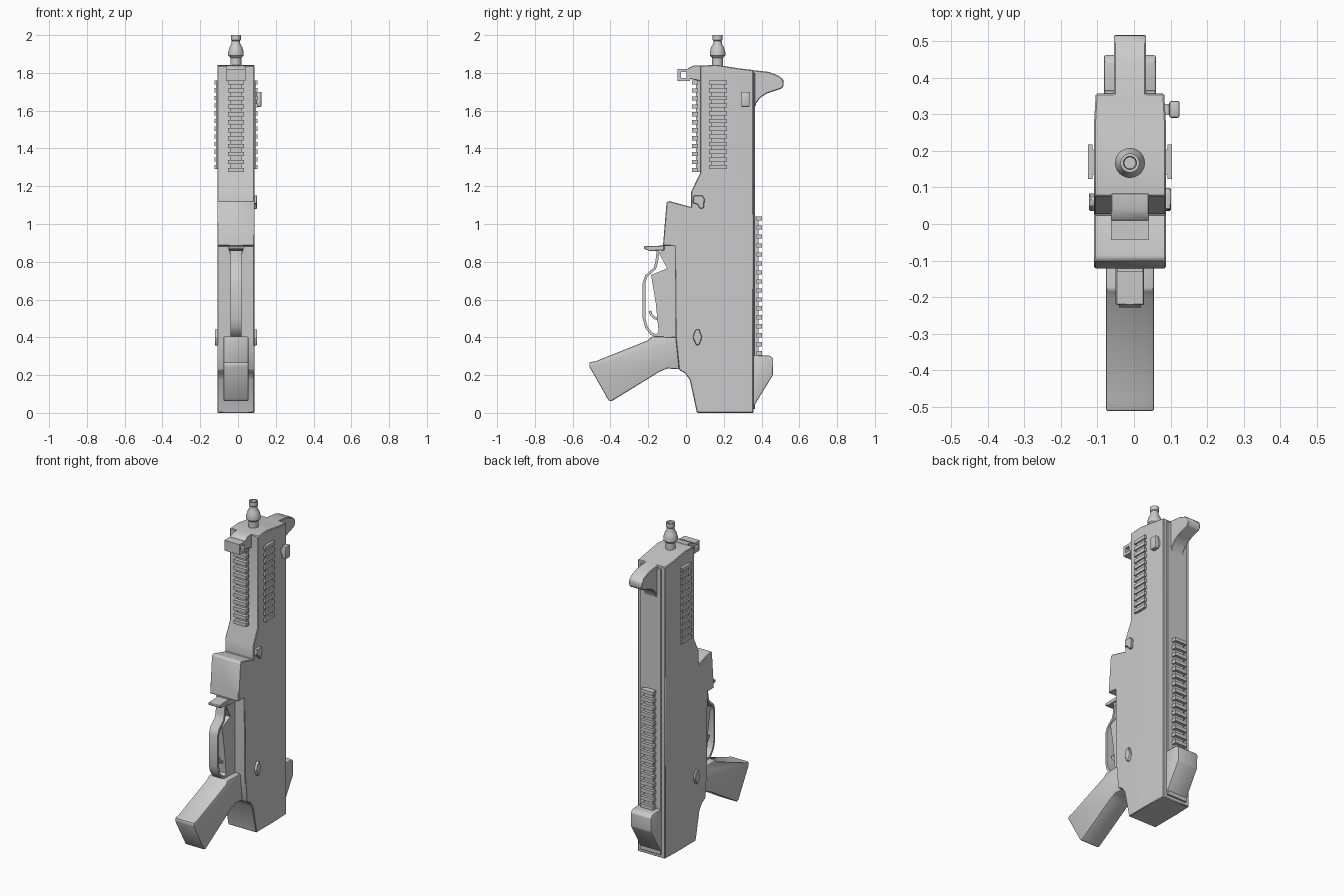
import bpy, bmesh, math
from mathutils import Vector

if "Cube" in bpy.data.objects:
    bpy.data.objects.remove(bpy.data.objects["Cube"])

CX = -0.011  # centre plane of the body


def finish(bm, name, bevel=0.0, segments=1):
    bmesh.ops.recalc_face_normals(bm, faces=bm.faces)
    if bevel:
        edges = [e for e in bm.edges if e.calc_face_angle(0) > math.radians(30)]
        bmesh.ops.bevel(bm, geom=edges, offset=bevel, offset_type='OFFSET', segments=segments,
                        profile=0.5, affect='EDGES', clamp_overlap=True)
    me = bpy.data.meshes.new(name)
    bm.to_mesh(me)
    bm.free()
    ob = bpy.data.objects.new(name, me)
    bpy.context.collection.objects.link(ob)
    bpy.ops.object.select_all(action='DESELECT')
    ob.select_set(True)
    bpy.context.view_layer.objects.active = ob
    bpy.ops.object.shade_smooth_by_angle(angle=math.radians(35))
    return ob


def add_prism(bm, pts, x0, x1):
    """Extrude a (y, z) outline from x0 to x1."""
    f = bm.faces.new([bm.verts.new((x0, y, z)) for y, z in pts])
    ext = bmesh.ops.extrude_face_region(bm, geom=[f])
    vs = [g for g in ext['geom'] if isinstance(g, bmesh.types.BMVert)]
    bmesh.ops.translate(bm, verts=vs, vec=(x1 - x0, 0, 0))


def prism(name, pts, half, bevel=0.0, segments=1, cx=CX):
    bm = bmesh.new()
    add_prism(bm, pts, cx - half, cx + half)
    return finish(bm, name, bevel, segments)


def rect(y0, y1, z0, z1):
    return [(y0, z0), (y1, z0), (y1, z1), (y0, z1)]


def ribbon(name, path, thick, half, closed=False):
    """Flat strap of constant thickness following a (y, z) path."""
    n, inner, outer = len(path), [], []
    for i, p in enumerate(path):
        a = Vector(path[(i - 1) % n] if closed else path[max(i - 1, 0)])
        b = Vector(path[(i + 1) % n] if closed else path[min(i + 1, n - 1)])
        t = (b - a).normalized()
        off = Vector((-t.y, t.x)) * thick * (0.7 if closed else 0.5)
        inner.append(Vector(p) + off)
        outer.append(Vector(p) - off)
    bm = bmesh.new()
    rings = [[bm.verts.new((x, q.x, q.y)) for x, q in
              ((CX - half, a), (CX + half, a), (CX + half, b), (CX - half, b))]
             for a, b in zip(inner, outer)]
    for i in range(n if closed else n - 1):
        r, s = rings[i], rings[(i + 1) % n]
        for k in range(4):
            bm.faces.new((r[k], r[(k + 1) % 4], s[(k + 1) % 4], s[k]))
    if not closed:
        bm.faces.new(rings[0])
        bm.faces.new(rings[-1])
    return finish(bm, name)


def box(bm, lo, hi):
    add_prism(bm, rect(lo[1], hi[1], lo[2], hi[2]), lo[0], hi[0])


def rail(name, origin, across, out, length, count, width, base, height, tooth):
    """Toothed rail: origin at the lower middle, 'across' and 'out' are unit axes."""
    bm = bmesh.new()
    o, a, d = Vector(origin), Vector(across), Vector(out)

    def block(w, d0, d1, z0, z1):
        p = [o + a * s * w / 2 + d * e for s in (-1, 1) for e in (d0, d1)]
        lo = [min(q[i] for q in p) for i in range(2)]
        hi = [max(q[i] for q in p) for i in range(2)]
        box(bm, (*lo, o.z + z0), (*hi, o.z + z1))
    block(width * 0.72, -0.01, base, 0, length)
    step = (length - tooth) / (count - 1)
    for i in range(count):
        block(width, base * 0.5, height, i * step, i * step + tooth)
    return finish(bm, name)


# Main housing, narrowing slightly towards the back
outline = [(0.058, 0), (0.357, 0), (0.357, 1.815), (0.28, 1.824), (0.16, 1.843), (0.075, 1.838),
           (0.075, 1.27), (0.027, 1.17), (0.027, 1.09), (-0.09, 1.122), (-0.103, 1.115),
           (-0.122, 0.884), (-0.058, 0.884), (-0.055, 0.40), (-0.037, 0.228), (-0.005, 0.21),
           (0.02, 0.175)]
bm = bmesh.new()
add_prism(bm, outline, CX - 0.098, CX + 0.098)
bmesh.ops.bisect_plane(bm, geom=bm.verts[:] + bm.edges[:] + bm.faces[:],
                       plane_co=(0, 0.255, 0), plane_no=(0, 1, 0))
for v in bm.verts:
    if v.co.y > 0.34:
        v.co.x = CX + (v.co.x - CX) * 0.955
finish(bm, "main_body", 0.004)

# Back strip, rear foot and upper rear hook
prism("back_strip", rect(0.34, 0.366, 0.02, 1.80), 0.071, 0.003)
prism("rear_foot", [(0.35, 0.03), (0.362, 0.04), (0.46, 0.20), (0.462, 0.285), (0.445, 0.303),
                    (0.35, 0.305)], 0.071, 0.006, 2)
prism("rear_hook", [(0.34, 1.60), (0.36, 1.60), (0.372, 1.64), (0.395, 1.67), (0.43, 1.692),
                    (0.508, 1.718), (0.517, 1.735), (0.515, 1.765), (0.49, 1.785),
                    (0.44, 1.805), (0.34, 1.816)], 0.044, 0.004)

# Toothed rails on all four sides
rail("rear_rail", (CX, 0.362, 0.305), (1, 0, 0), (0, 1, 0), 0.735, 16, 0.085, 0.022, 0.04, 0.022)
rail("front_rail", (CX, 0.075, 1.275), (1, 0, 0), (0, -1, 0), 0.485, 12, 0.085, 0.022, 0.043, 0.022)
for side, label in ((-1, "left"), (1, "right")):
    rail(label + "_rail", (CX + side * 0.098, 0.17, 1.29), (0, 1, 0), (side, 0, 0),
         0.47, 12, 0.095, 0.008, 0.0165, 0.022)

# Upper front loop: square eye on a short arm
prism("front_loop_arm", [(0.01, 1.77), (0.085, 1.755), (0.085, 1.84), (0.04, 1.838), (0.01, 1.825)],
      0.052, 0.003)
ribbon("front_loop", [(-0.036, 1.765), (0.012, 1.765), (0.012, 1.812), (-0.036, 1.812)],
       0.017, 0.052, closed=True)

# Top nozzle, lathed
nozzle = [(0, 1.82), (0.029, 1.82), (0.029, 1.88), (0.041, 1.892), (0.041, 1.91), (0.034, 1.935),
          (0.023, 1.955), (0.022, 1.97), (0.026, 1.975), (0.026, 2.0), (0.018, 2.0),
          (0.016, 1.97), (0, 1.97)]
bm = bmesh.new()
vs = [bm.verts.new((r, 0, z)) for r, z in nozzle]
es = [bm.edges.new(p) for p in zip(vs, vs[1:])]
bmesh.ops.spin(bm, geom=vs + es, cent=(0, 0, 0), axis=(0, 0, 1), angle=math.tau, steps=24)
bmesh.ops.remove_doubles(bm, verts=bm.verts, dist=1e-5)
bmesh.ops.translate(bm, verts=bm.verts, vec=(CX, 0.167, 0))
finish(bm, "top_nozzle")

# Side knob on a stem
prism("side_knob_stem", rect(0.298, 0.328, 1.645, 1.68), 0.02, cx=0.088)
prism("side_knob", rect(0.29, 0.337, 1.62, 1.70), 0.0145, 0.007, 2, cx=0.1105)

# Side bosses: a pair low down, one on the upper right
boss = [(0.035, 0.40), (0.05, 0.44), (0.07, 0.443), (0.085, 0.40), (0.07, 0.36), (0.055, 0.357)]
for side, label in ((-1, "left"), (1, "right")):
    prism(label + "_lower_boss", boss, 0.012, 0.003, cx=CX + side * 0.1)
prism("right_upper_boss", [(0.04, 1.15), (0.085, 1.152), (0.098, 1.135), (0.095, 1.085),
                           (0.075, 1.08), (0.06, 1.105), (0.037, 1.11)], 0.012, 0.003, cx=CX + 0.1)

# Angled grip
prism("grip", [(-0.18, 0.405), (-0.02, 0.40), (-0.02, 0.23), (-0.10, 0.235), (-0.14, 0.218),
               (-0.397, 0.06), (-0.41, 0.066), (-0.512, 0.245), (-0.512, 0.268), (-0.48, 0.273),
               (-0.20, 0.385)], 0.066, 0.008, 2)

# Inner panel, lever, curved strap and small hook behind the strap
prism("inner_panel", [(-0.04, 0.39), (-0.17, 0.40), (-0.145, 0.43), (-0.16, 0.58), (-0.185, 0.73),
                      (-0.10, 0.765), (-0.145, 0.85), (-0.04, 0.855)], 0.03)
prism("lever", [(-0.222, 0.868), (-0.19, 0.857), (-0.115, 0.86), (-0.115, 0.886), (-0.222, 0.882)],
      0.039, 0.003)
prism("lever_root", rect(-0.13, -0.05, 0.845, 0.89), 0.035)
ribbon("guard_strap", [(-0.148, 0.86), (-0.155, 0.80), (-0.165, 0.765), (-0.21, 0.725), (-0.222, 0.69),
                       (-0.222, 0.50), (-0.21, 0.455), (-0.185, 0.42), (-0.15, 0.405)], 0.014, 0.03)
ribbon("small_hook", [(-0.19, 0.54), (-0.185, 0.52), (-0.17, 0.505), (-0.145, 0.495)], 0.014, 0.014)
